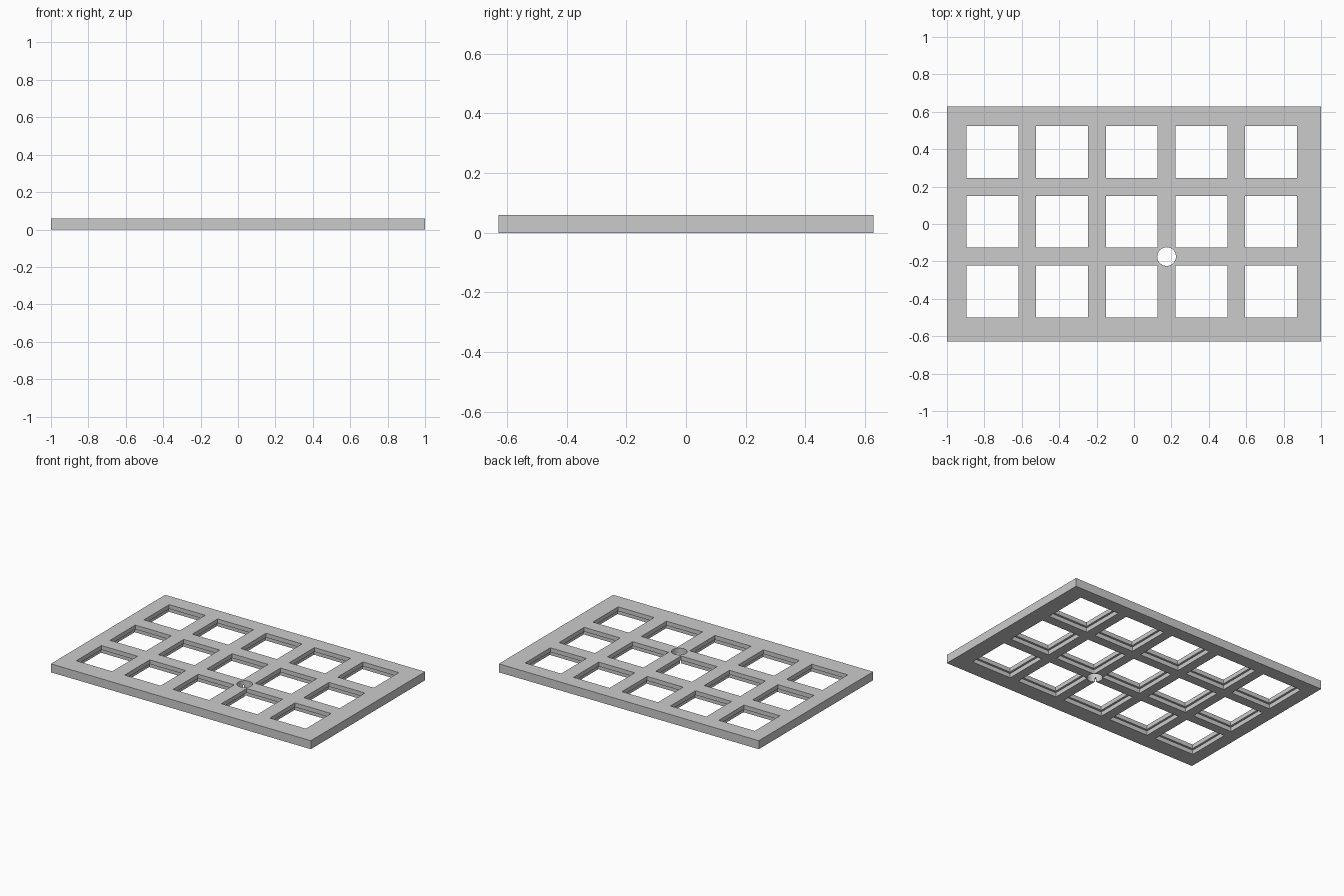
import bpy
import bmesh
from mathutils import Matrix, Vector

default_cube = bpy.data.objects.get("Cube")
if default_cube:
    bpy.data.objects.remove(default_cube, do_unlink=True)

WIDTH, DEPTH, THICK = 2.0, 1.256, 0.059
PITCH = 0.3725
GRID_CENTRE = Vector((-0.012, 0.012))
OPENING, POCKET = 0.277, 0.306      # upper opening and wider recess below
COLUMNS, ROWS = 5, 3

grey = bpy.data.materials.new("plate_grey")
grey.use_nodes = True
colour = (0.6, 0.6, 0.6, 1)
grey.diffuse_color = colour
grey.node_tree.nodes["Principled BSDF"].inputs["Base Color"].default_value = colour


def add_box(bm, x, y, size_x, size_y, z0, z1):
    matrix = Matrix.Translation((x, y, (z0 + z1) / 2)) @ Matrix.Diagonal((size_x, size_y, z1 - z0, 1))
    bmesh.ops.create_cube(bm, size=1, matrix=matrix)


def make_object(name, bm):
    mesh = bpy.data.meshes.new(name)
    bm.to_mesh(mesh)
    bm.free()
    mesh.materials.append(grey)
    obj = bpy.data.objects.new(name, mesh)
    bpy.context.collection.objects.link(obj)
    return obj


def square_grid(name, size, z0, z1):
    bm = bmesh.new()
    for i in range(COLUMNS):
        for j in range(ROWS):
            x = GRID_CENTRE.x + (i - (COLUMNS - 1) / 2) * PITCH
            y = GRID_CENTRE.y + (j - (ROWS - 1) / 2) * PITCH
            add_box(bm, x, y, size, size, z0, z1)
    return make_object(name, bm)


# Flat slab
bm = bmesh.new()
add_box(bm, 0, 0, WIDTH, DEPTH, 0, THICK)
plate = make_object("plate", bm)

# Square openings, wider recesses underneath, and one round hole
openings = square_grid("opening_cutter", OPENING, -0.1, 0.2)
pockets = square_grid("pocket_cutter", POCKET, -0.1, THICK / 2)
bm = bmesh.new()
hole_at = GRID_CENTRE + Vector((PITCH / 2, -PITCH / 2))
bmesh.ops.create_cone(bm, cap_ends=True, segments=48, radius1=0.05, radius2=0.05,
                      depth=0.4, matrix=Matrix.Translation(hole_at.to_3d()))
round_hole = make_object("round_hole_cutter", bm)

for cutter in (openings, pockets, round_hole):
    cutter.hide_render = True
    mod = plate.modifiers.new(cutter.name, "BOOLEAN")
    mod.operation = "DIFFERENCE"
    mod.solver = "EXACT"
    mod.object = cutter

# Bake the cuts and drop the cutters
bpy.context.view_layer.update()
evaluated = plate.evaluated_get(bpy.context.evaluated_depsgraph_get())
cut_mesh = bpy.data.meshes.new_from_object(evaluated)
plate.modifiers.clear()
plate.data = cut_mesh
cut_mesh.name = "plate"
for cutter in (openings, pockets, round_hole):
    bpy.data.objects.remove(cutter, do_unlink=True)

# Smooth the round hole only
bpy.ops.object.select_all(action="DESELECT")
plate.select_set(True)
bpy.context.view_layer.objects.active = plate
bpy.ops.object.shade_smooth_by_angle()
